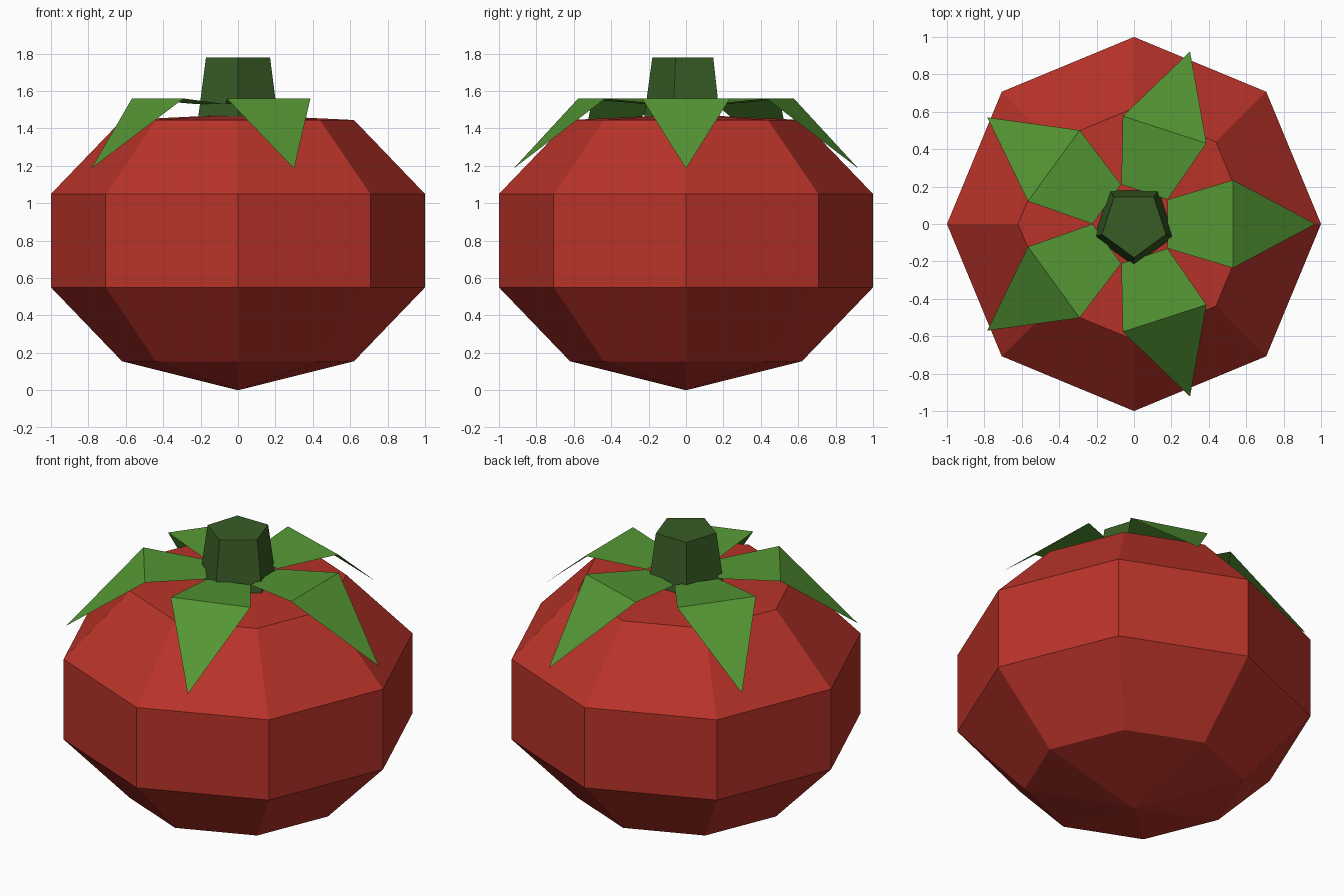
import bpy
import bmesh
from math import cos, sin, pi, radians

if "Cube" in bpy.data.objects:
    bpy.data.objects.remove(bpy.data.objects["Cube"])


def material(name, rgb):
    m = bpy.data.materials.new(name)
    m.diffuse_color = (*rgb, 1.0)
    m.use_nodes = True
    m.node_tree.nodes["Principled BSDF"].inputs["Base Color"].default_value = m.diffuse_color
    return m


RED = material("tomato red", (0.485, 0.033, 0.022))
LEAF = material("leaf green", (0.089, 0.305, 0.034))
STEM = material("dark stem green", (0.040, 0.107, 0.019))


def make_object(name, bm, mat):
    mesh = bpy.data.meshes.new(name)
    bm.to_mesh(mesh)
    bm.free()
    mesh.materials.append(mat)
    obj = bpy.data.objects.new(name, mesh)
    bpy.context.collection.objects.link(obj)
    return obj


def lathe(name, profile, sides, start, mat):
    """Faceted solid from (radius, z) rings; radius 0 gives a pole."""
    bm = bmesh.new()
    rings = []
    for r, z in profile:
        n = sides if r > 0 else 1
        rings.append([bm.verts.new((r * cos(start + 2 * pi * i / sides),
                                    r * sin(start + 2 * pi * i / sides), z))
                      for i in range(n)])
    for low, high in zip(rings, rings[1:]):
        for i in range(sides):
            j = (i + 1) % sides
            if len(low) == 1:
                bm.faces.new((low[0], high[j], high[i]))
            elif len(high) == 1:
                bm.faces.new((low[i], low[j], high[0]))
            else:
                bm.faces.new((low[i], low[j], high[j], high[i]))
    # Flat caps on open ends
    if len(rings[0]) > 1:
        bm.faces.new(rings[0][::-1])
    if len(rings[-1]) > 1:
        bm.faces.new(rings[-1])
    return make_object(name, bm, mat)


# Eight-sided fruit
lathe("fruit_body", [(0, 0), (0.62, 0.155), (1, 0.55), (1, 1.05),
                     (0.62, 1.445), (0, 1.475)], 8, 0, RED)

# Five-sided tapered stem
lathe("stem", [(0.225, 1.45), (0.18, 1.78)], 5, -pi / 2, STEM)

# Five bent leaves: a rising inner panel and a drooping pointed tip
for k in range(5):
    a = radians(72 * k)
    bm = bmesh.new()
    inner_r, inner_l, outer_l, outer_r, tip = [
        bm.verts.new((x * cos(a) - y * sin(a), x * sin(a) + y * cos(a), z))
        for x, y, z in [(0.18, -0.13, 1.53), (0.18, 0.13, 1.53),
                        (0.53, 0.235, 1.56), (0.53, -0.235, 1.56),
                        (0.97, 0, 1.185)]]
    bm.faces.new((inner_r, outer_r, outer_l, inner_l))
    bm.faces.new((outer_r, tip, outer_l))
    make_object(f"leaf_{k + 1}", bm, LEAF)
